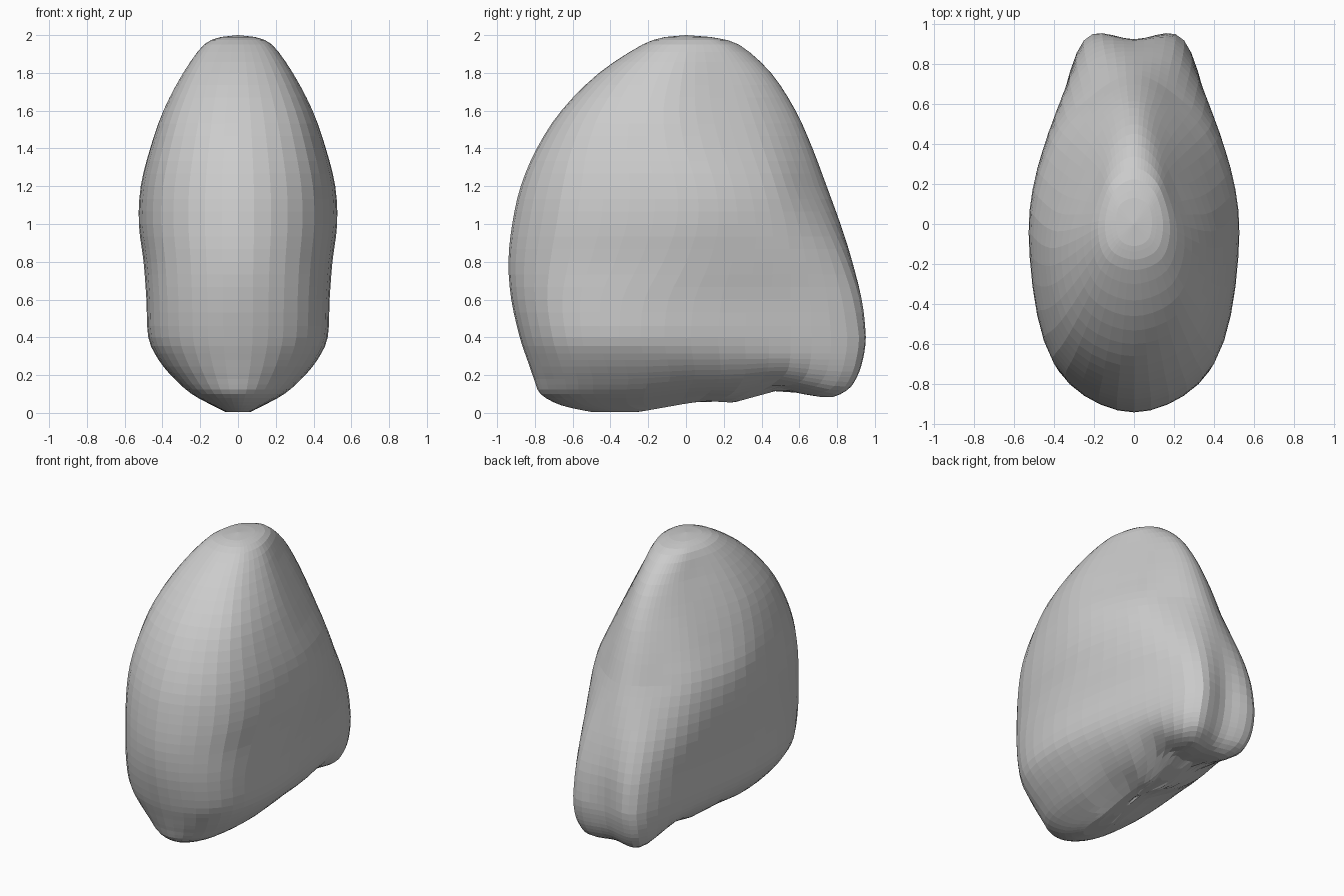
import bpy, bmesh, math

if "Cube" in bpy.data.objects:
    bpy.data.objects.remove(bpy.data.objects["Cube"])

# Key levels: z, front y, back y, half width, y of widest point, rear-mid half width, back half width
LEVELS = [
    (1.99, -.11, .13, .09, .00, .08, .05),
    (1.95, -.23, .28, .18, -.02, .14, .08),
    (1.80, -.46, .45, .29, -.08, .19, .10),
    (1.60, -.66, .58, .395, -.12, .27, .13),
    (1.40, -.79, .67, .465, -.10, .345, .17),
    (1.20, -.875, .745, .515, -.05, .41, .20),
    (1.00, -.92, .82, .525, -.05, .425, .22),
    (0.80, -.94, .885, .50, -.12, .42, .24),
    (0.60, -.925, .925, .485, -.22, .40, .25),
    (0.40, -.88, .93, .475, -.24, .39, .25),
    (0.28, -.84, .915, .42, -.22, .36, .25),
    (0.18, -.805, .885, .34, -.20, .31, .24),
    (0.10, -.77, .83, .25, -.22, .24, .21),
    (0.04, -.66, .70, .14, -.22, .15, .14),
    (0.005, -.50, .42, .07, -.15, .07, .06),
]
STEPS = 3          # rings per key level
SEG = 5            # points per outline span


def catmull(p, t):
    a, b, c, d = p
    return tuple(.5 * (2 * y + (z - x) * t + (2 * x - 5 * y + 4 * z - w) * t * t
                       + (3 * y - x - 3 * z + w) * t ** 3)
                 for x, y, z, w in zip(a, b, c, d))


def outline(level):
    """Closed, mirrored cross-section of one level."""
    z, yf, yb, w, wy, m, b = level
    t = min(1, max(0, (z - .4) / .8))
    half = [(0, yf), (.77 * w, yf + .27 * (wy - yf)), (w, wy),
            (m, wy + .58 * (yb - wy)), (b, yb * (.985 - .115 * t)), (0, yb - .01 * (1 - t))]
    pts = half + [(-x, y) for x, y in half[-2:0:-1]]
    n = len(pts)
    return [catmull([pts[(i + k) % n] for k in (-1, 0, 1, 2)], s / SEG)
            for i in range(n) for s in range(SEG)]


def lift(y):
    """Height of the arched underside along y."""
    keys = [(-.25, 0), (0, .045), (.1, .06), (.25, .05), (.5, .12), (.78, .03), (1, .02)]
    if y <= keys[0][0]:
        return 0
    for (a, za), (b, zb) in zip(keys, keys[1:]):
        if y <= b:
            return za + (zb - za) * (y - a) / (b - a)
    return keys[-1][1]


# Smooth stack of levels
levels = []
last = len(LEVELS) - 1
for i in range(last):
    quad = [LEVELS[min(last, max(0, i + k))] for k in (-1, 0, 1, 2)]
    levels += [catmull(quad, s / STEPS) for s in range(STEPS)]
levels.append(LEVELS[-1])

# Shrink the lowest ring towards the underside centre
levels += [(.005,) + tuple(v * s for v in LEVELS[-1][1:]) for s in (.7, .4, .15)]

# Skin the rings and close both poles
bm = bmesh.new()
rings = []
for lv in levels:
    z = max(lv[0], .002)
    k = max(0, 1 - z / .3)
    rings.append([bm.verts.new((x, y, z + k * lift(y))) for x, y in outline(lv)])
n = len(rings[0])
for r, q in zip(rings, rings[1:]):
    for j in range(n):
        bm.faces.new((r[j], q[j], q[(j + 1) % n], r[(j + 1) % n]))
for ring, tip in ((rings[0], (0, 0, 2)), (rings[-1], (0, 0, .06))):
    v = bm.verts.new(tip)
    for j in range(n):
        bm.faces.new((ring[j], ring[(j + 1) % n], v))
bmesh.ops.recalc_face_normals(bm, faces=bm.faces)

mesh = bpy.data.meshes.new("rounded_body")
bm.to_mesh(mesh)
bm.free()
bpy.context.collection.objects.link(bpy.data.objects.new("rounded_body", mesh))
